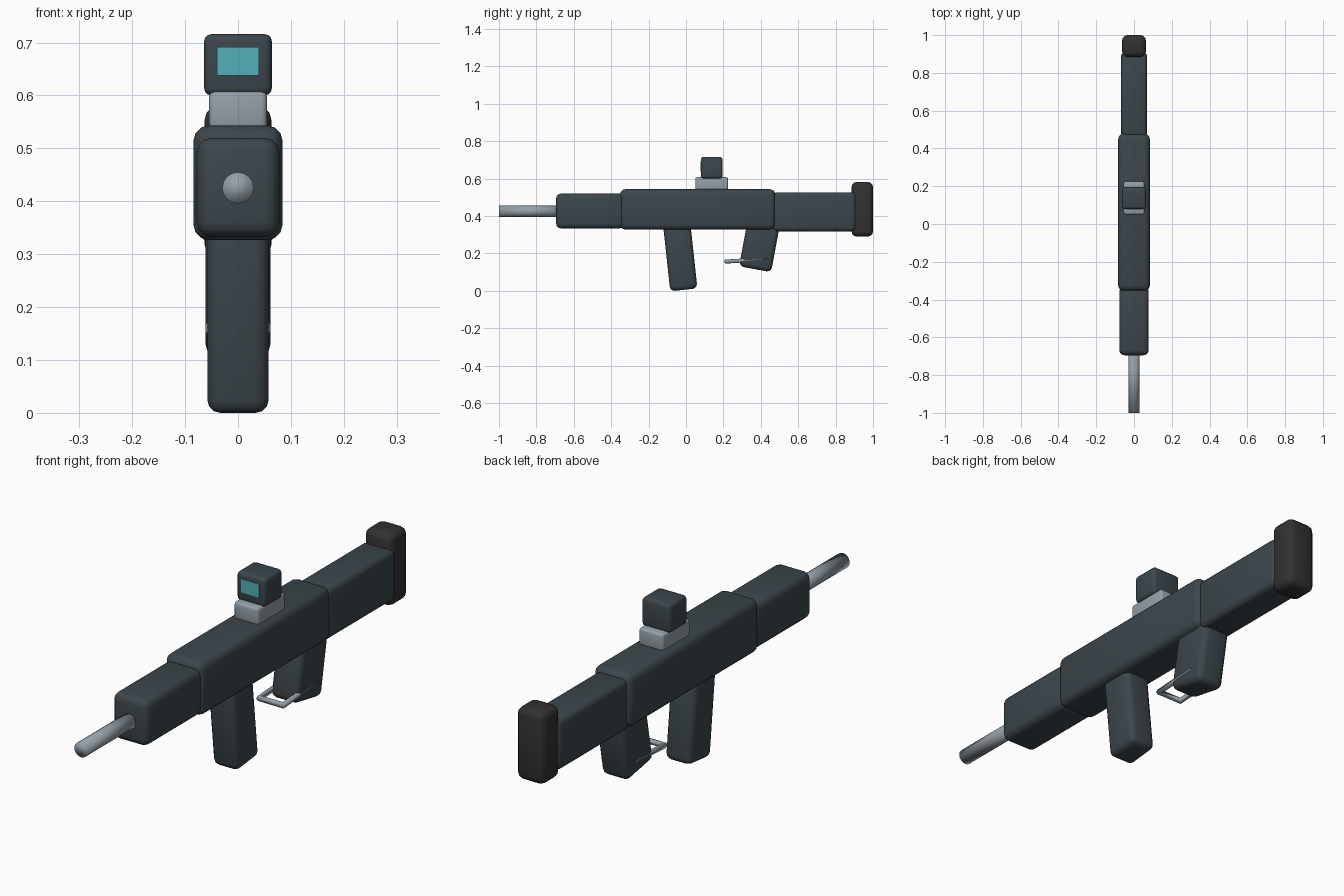
import bpy
from math import radians

if "Cube" in bpy.data.objects:
    bpy.data.objects.remove(bpy.data.objects["Cube"])


def material(name, rgb):
    m = bpy.data.materials.new(name)
    m.diffuse_color = (*rgb, 1)
    m.use_nodes = True
    m.node_tree.nodes["Principled BSDF"].inputs["Base Color"].default_value = m.diffuse_color
    return m


DARK = material("dark_steel", (0.045, 0.061, 0.072))
METAL = material("light_metal", (0.30, 0.35, 0.39))
RUBBER = material("rubber", (0.033, 0.031, 0.031))
GLASS = material("glass", (0.09, 0.44, 0.50))


def block(name, mat, half_x, y, z, bevel, tilt=0):
    """Rounded box centred on x = 0, spanning y and z ranges, tilted about x."""
    bpy.ops.mesh.primitive_cube_add(
        size=1, location=(0, sum(y) / 2, sum(z) / 2))
    ob = bpy.context.object
    ob.name = name
    ob.scale = (2 * half_x, y[1] - y[0], z[1] - z[0])
    bpy.ops.object.transform_apply(location=False, rotation=False, scale=True)
    ob.rotation_euler.x = radians(tilt)
    if bevel:
        mod = ob.modifiers.new("rounding", "BEVEL")
        mod.width, mod.segments = bevel, 3
        bpy.ops.object.modifier_apply(modifier="rounding")
        bpy.ops.object.shade_smooth()
    ob.data.materials.append(mat)
    return ob


# Main body
block("handguard", DARK, 0.078, (-0.695, -0.33), (0.333, 0.52), 0.028)
block("receiver", DARK, 0.084, (-0.353, 0.477), (0.327, 0.543), 0.028)
block("stock", DARK, 0.069, (0.46, 0.91), (0.318, 0.525), 0.022)
block("butt_pad", RUBBER, 0.063, (0.885, 1.0), (0.29, 0.582), 0.028)

# Magazine and grip, tilted and sunk into the receiver
block("magazine", DARK, 0.058, (-0.104, 0.042), (0.004, 0.364), 0.025, 6.2)
block("grip", DARK, 0.061, (0.308, 0.482), (0.113, 0.393), 0.025, -10.5)

# Sight with its mount and lens
block("sight_mount", METAL, 0.055, (0.05, 0.225), (0.535, 0.607), 0.011)
block("sight_body", DARK, 0.064, (0.08, 0.195), (0.600, 0.716), 0.014)
block("sight_lens", GLASS, 0.040, (0.077, 0.09), (0.638, 0.692), 0)

# Barrel
bpy.ops.mesh.primitive_cylinder_add(
    vertices=16, radius=0.03, depth=0.36, location=(0, -0.82, 0.425),
    rotation=(radians(90), 0, 0))
barrel = bpy.context.object
barrel.name = "barrel"
barrel.data.materials.append(METAL)
bpy.ops.object.shade_smooth()

# Trigger guard: a closed wire loop around the grip
curve = bpy.data.curves.new("trigger_guard", "CURVE")
curve.dimensions = "3D"
curve.bevel_depth = 0.012
curve.bevel_resolution = 1
loop = curve.splines.new("POLY")
corners = [(-0.053, 0.212, 0.156), (0.053, 0.212, 0.156),
           (0.053, 0.43, 0.170), (-0.053, 0.43, 0.170)]
loop.points.add(len(corners) - 1)
for point, co in zip(loop.points, corners):
    point.co = (*co, 1)
loop.use_cyclic_u = True
guard = bpy.data.objects.new("trigger_guard", curve)
bpy.context.collection.objects.link(guard)
curve.materials.append(METAL)
